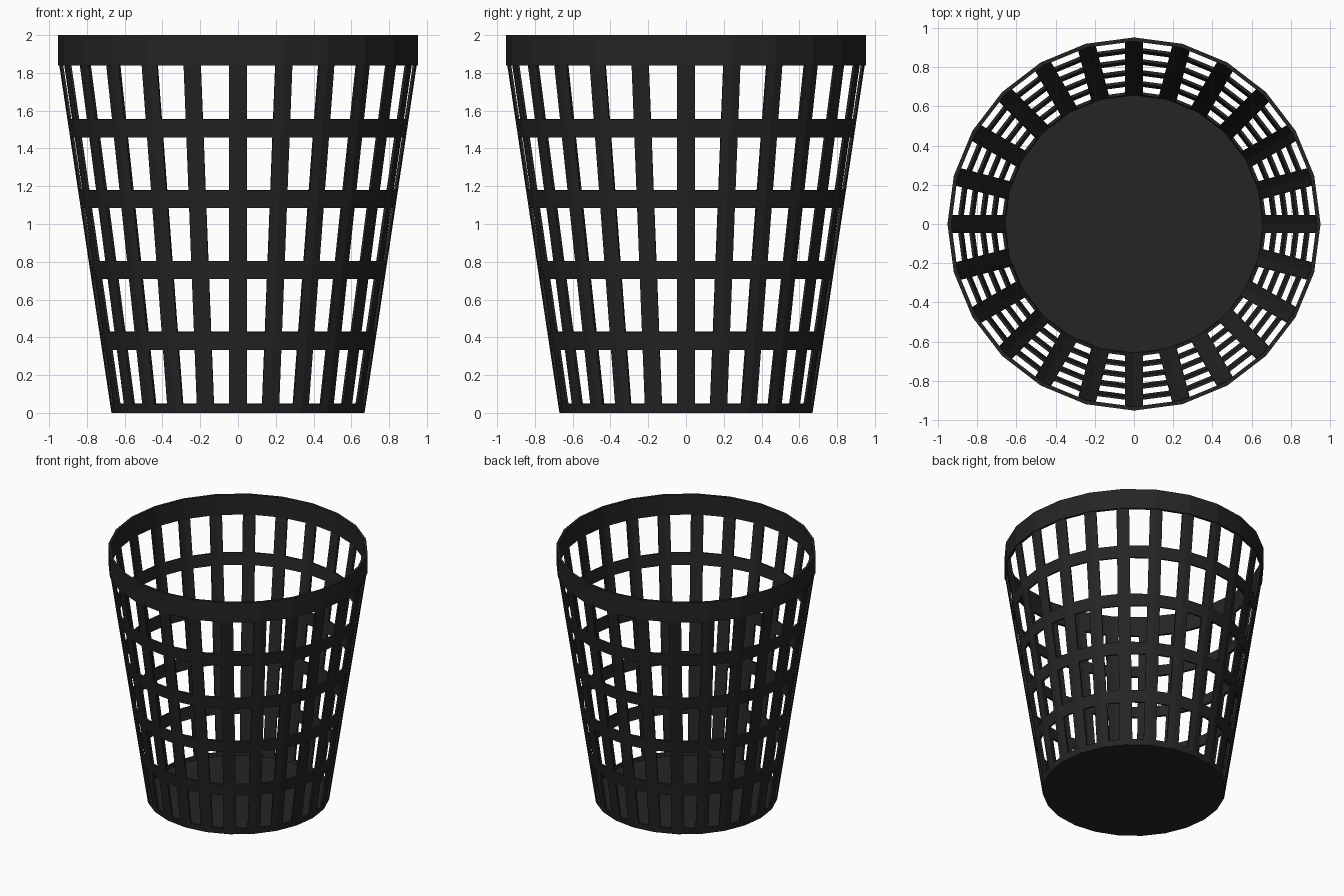
import bpy
import bmesh
from math import cos, sin, tau
from mathutils import Vector

if "Cube" in bpy.data.objects:
    bpy.data.objects.remove(bpy.data.objects["Cube"])

SIDES = 24
HEIGHT = 2.0
RIM_BOTTOM = 1.84
RIM_RADIUS = 0.952
BASE_RADIUS = 0.67
SLOPE = 0.15
HALF_BAND = 0.047      # half the width of ribs and hoops
WALL = 0.015
HOOP_STEP = 0.375

plastic = bpy.data.materials.new("dark_plastic")
plastic.use_nodes = True
colour = (0.018, 0.018, 0.018, 1)
plastic.diffuse_color = colour
plastic.node_tree.nodes["Principled BSDF"].inputs["Base Color"].default_value = colour


def corner(i, radius, z):
    a = tau * i / SIDES
    return Vector((radius * cos(a), radius * sin(a), z))


def outline(radius, z, ribbed):
    """Points around one level, with rib edges beside each corner if ribbed."""
    points = []
    for i in range(SIDES):
        a, b = corner(i, radius, z), corner(i + 1, radius, z)
        points.append(a)
        if ribbed:
            step = (b - a).normalized() * HALF_BAND
            points += [a + step, b - step]
    return points


def shell(name, levels, thickness, ribbed=False):
    """Faceted wall through (radius, z) levels; ribbed walls get windows."""
    bm = bmesh.new()
    rows = [[bm.verts.new(p) for p in outline(r, z, ribbed)] for r, z in levels]
    count = len(rows[0])
    for j, (low, high) in enumerate(zip(rows, rows[1:])):
        for i in range(count):
            if ribbed and j % 2 == 1 and i % 3 == 1:
                continue
            k = (i + 1) % count
            bm.faces.new((low[i], low[k], high[k], high[i]))
    mesh = bpy.data.meshes.new(name)
    bm.to_mesh(mesh)
    bm.free()
    obj = bpy.data.objects.new(name, mesh)
    bpy.context.collection.objects.link(obj)
    solid = obj.modifiers.new("thickness", 'SOLIDIFY')
    solid.thickness = thickness
    solid.offset = -1
    solid.use_even_offset = True
    mesh.materials.append(plastic)
    return obj


# Tapered lattice: base band, four hoops, and ribs up to the rim
heights = [0, HALF_BAND]
for n in range(1, 5):
    middle = n * HOOP_STEP + 0.006
    heights += [middle - HALF_BAND, middle + HALF_BAND]
heights.append(RIM_BOTTOM)
shell("lattice_wall", [(BASE_RADIUS + SLOPE * z, z) for z in heights], WALL, ribbed=True)

# Upright rim band
shell("rim", [(RIM_RADIUS, RIM_BOTTOM), (RIM_RADIUS, HEIGHT)], 0.02)

# Solid floor
FLOOR_DEPTH = 0.02
bpy.ops.mesh.primitive_cylinder_add(vertices=SIDES, radius=BASE_RADIUS - 0.008,
                                    depth=FLOOR_DEPTH, location=(0, 0, FLOOR_DEPTH / 2))
floor = bpy.context.object
floor.name = "floor"
floor.data.materials.append(plastic)
